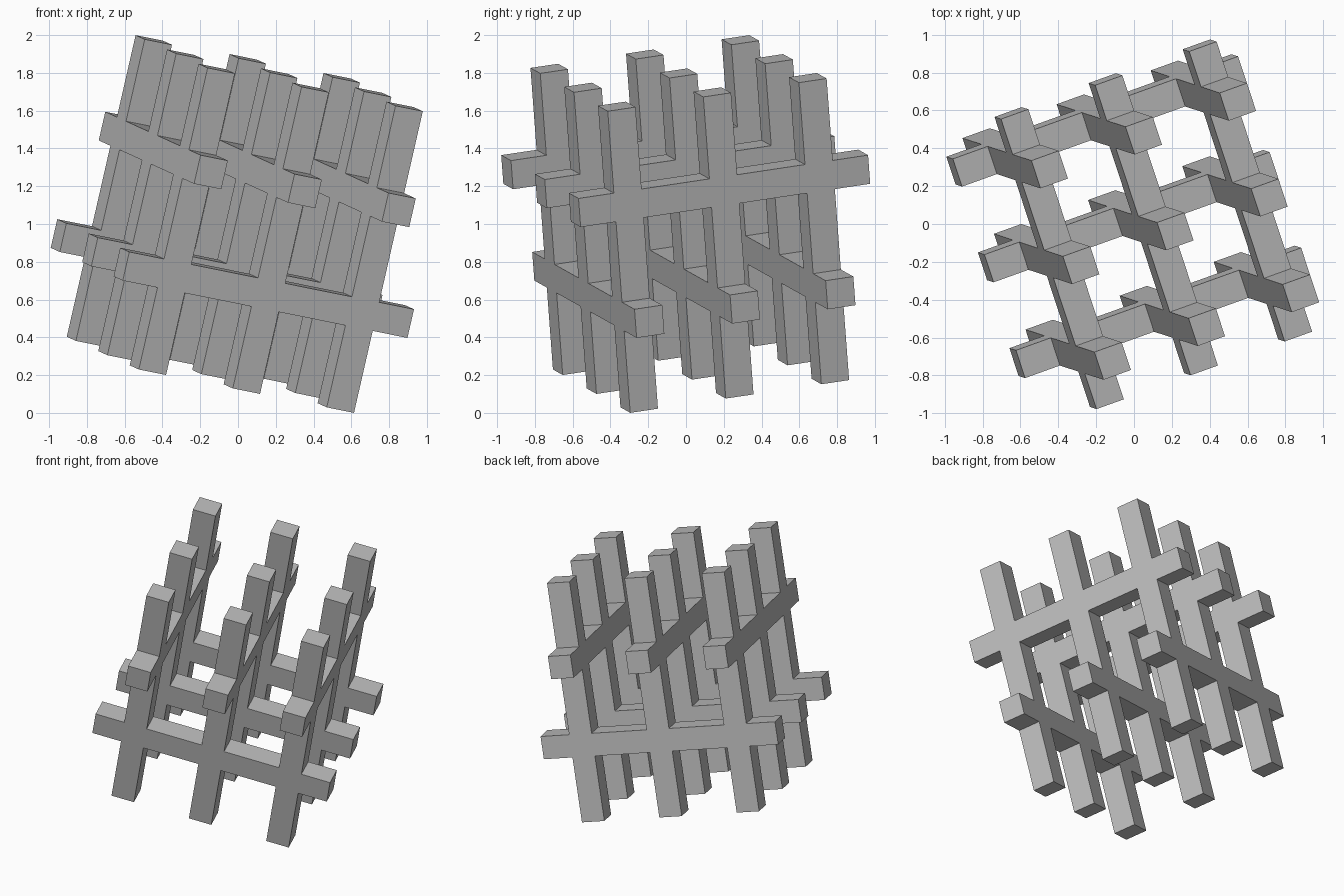
import bpy
import bmesh
from mathutils import Matrix, Vector

if "Cube" in bpy.data.objects:
    bpy.data.objects.remove(bpy.data.objects["Cube"], do_unlink=True)

# One plain grey for the whole lattice
grey = bpy.data.materials.new("plain_grey")
grey.use_nodes = True
colour = (0.5, 0.5, 0.5, 1)
grey.diffuse_color = colour
grey.node_tree.nodes["Principled BSDF"].inputs["Base Color"].default_value = colour

# Tilted frame: posts run along the up axis, rails along side and depth axes
up = Vector((0.222, -0.0725, 0.973)).normalized()
depth = Vector((-0.31, 0.94, 0.138))
depth = (depth - up * depth.dot(up)).normalized()
side = depth.cross(up)
frame = Matrix((side, depth, up)).transposed().to_4x4()
frame.translation = (0.036, 0.02, 1.0)

SPACING = 0.538
THICK = 0.156
POST_HALF = 0.821
RAIL_HALF = 0.815
RAIL_LEVEL = 0.297
ROWS = [-SPACING, 0, SPACING]


def beam(name, axis, centre, spans):
    """Square bar along one axis, made of the given (start, end) spans."""
    bm = bmesh.new()
    for start, end in spans:
        size = Vector((THICK, THICK, THICK))
        size[axis] = end - start
        middle = Vector(centre)
        middle[axis] = (start + end) / 2
        bmesh.ops.create_cube(
            bm, size=1, matrix=Matrix.Translation(middle) @ Matrix.Diagonal(size).to_4x4())
    bm.transform(frame)
    mesh = bpy.data.meshes.new(name)
    bm.to_mesh(mesh)
    bm.free()
    mesh.materials.append(grey)
    bpy.context.collection.objects.link(bpy.data.objects.new(name, mesh))


# Nine posts
for i, x in enumerate(ROWS):
    for j, y in enumerate(ROWS):
        beam(f"post_{i + 1}_{j + 1}", 2, (x, y, 0), [(-POST_HALF, POST_HALF)])

# Rails fill the gaps between posts and stick out past the outer ones
stops = [-RAIL_HALF]
for r in ROWS:
    stops += [r - THICK / 2, r + THICK / 2]
stops.append(RAIL_HALF)
gaps = list(zip(stops[::2], stops[1::2]))

for i, r in enumerate(ROWS):
    beam(f"lower_side_rail_{i + 1}", 0, (0, r, -RAIL_LEVEL), gaps)
    beam(f"upper_depth_rail_{i + 1}", 1, (r, 0, RAIL_LEVEL), gaps)
